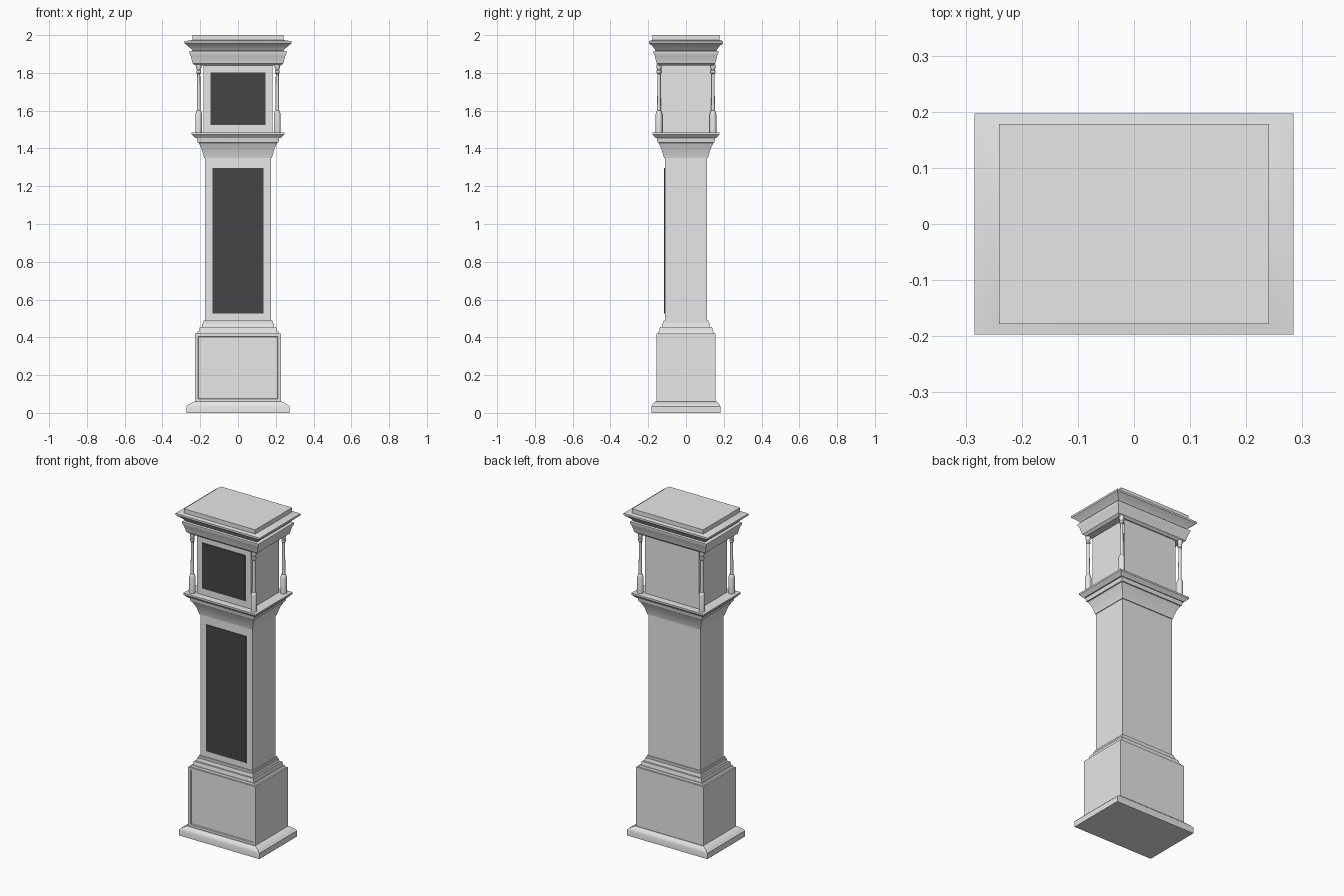
import bpy, bmesh, math

if "Cube" in bpy.data.objects:
    bpy.data.objects.remove(bpy.data.objects["Cube"])


def material(name, rgb):
    m = bpy.data.materials.new(name)
    m.diffuse_color = (*rgb, 1)
    m.use_nodes = True
    m.node_tree.nodes["Principled BSDF"].inputs["Base Color"].default_value = m.diffuse_color
    return m


CASE = material("pale_grey", (0.8, 0.8, 0.8))
DARK = material("charcoal", (0.06, 0.06, 0.06))


def finish(bm, name, mat, smooth=30):
    bmesh.ops.recalc_face_normals(bm, faces=bm.faces)
    me = bpy.data.meshes.new(name)
    bm.to_mesh(me)
    bm.free()
    ob = bpy.data.objects.new(name, me)
    bpy.context.collection.objects.link(ob)
    me.materials.append(mat)
    bpy.ops.object.select_all(action='DESELECT')
    ob.select_set(True)
    bpy.context.view_layer.objects.active = ob
    bpy.ops.object.shade_smooth_by_angle(angle=math.radians(smooth))
    return ob


def stack(name, rows, inset=None):
    """Rectangular moulding: rows of (z, half width, half depth)."""
    bm = bmesh.new()
    rings = [[bm.verts.new((sx * hx, sy * hy, z))
              for sx, sy in ((-1, -1), (1, -1), (1, 1), (-1, 1))]
             for z, hx, hy in rows]
    bm.faces.new(rings[0])
    bm.faces.new(rings[-1])
    front = []
    for a, b in zip(rings, rings[1:]):
        for i in range(4):
            j = (i + 1) % 4
            f = bm.faces.new((a[i], a[j], b[j], b[i]))
            if i == 0:
                front.append(f)
    bmesh.ops.recalc_face_normals(bm, faces=bm.faces)
    if inset:
        width, depth = inset
        bmesh.ops.inset_region(bm, faces=front, thickness=width)
        bmesh.ops.inset_region(bm, faces=front, thickness=0.004, depth=-depth)
    return finish(bm, name, CASE)


def plate(name, hx, z0, z1, y):
    """Thin dark panel on the front."""
    bm = bmesh.new()
    bmesh.ops.create_cube(bm, size=1)
    for v in bm.verts:
        v.co = (v.co.x * 2 * hx, y + v.co.y * 0.006, (z0 + z1) / 2 + v.co.z * (z1 - z0))
    return finish(bm, name, DARK)


def column(name, x, y, profile, sides=16):
    """Turned column from (radius, z) pairs."""
    bm = bmesh.new()
    rings = [[bm.verts.new((x + r * math.cos(2 * math.pi * i / sides),
                            y + r * math.sin(2 * math.pi * i / sides), z))
              for i in range(sides)] for r, z in profile]
    bm.faces.new(rings[0])
    bm.faces.new(rings[-1])
    for a, b in zip(rings, rings[1:]):
        for i in range(sides):
            j = (i + 1) % sides
            bm.faces.new((a[i], a[j], b[j], b[i]))
    return finish(bm, name, CASE, 40)


# Plinth and base box with a sunken front panel
stack("plinth", [(0, 0.272, 0.182), (0.035, 0.272, 0.182), (0.045, 0.262, 0.177),
                 (0.06, 0.232, 0.162)])
stack("base_box", [(0.058, 0.227, 0.157), (0.42, 0.227, 0.157)], inset=(0.022, 0.006))
stack("base_moulding", [(0.42, 0.218, 0.148), (0.432, 0.212, 0.146), (0.432, 0.206, 0.142),
                        (0.455, 0.202, 0.138), (0.455, 0.192, 0.128), (0.475, 0.188, 0.124),
                        (0.475, 0.182, 0.12), (0.488, 0.182, 0.12)])

# Trunk with its long door
stack("trunk", [(0.485, 0.176, 0.112), (1.355, 0.176, 0.112)])
plate("trunk_door", 0.135, 0.525, 1.297, -0.113)

# Flared moulding under the hood
stack("lower_cornice", [(1.35, 0.18, 0.117), (1.36, 0.182, 0.119), (1.395, 0.192, 0.129),
                        (1.43, 0.208, 0.146), (1.432, 0.214, 0.151), (1.455, 0.218, 0.155),
                        (1.455, 0.225, 0.16), (1.475, 0.245, 0.178), (1.485, 0.245, 0.178)])

# Hood with dial opening
stack("hood", [(1.48, 0.183, 0.136), (1.845, 0.183, 0.136)])
plate("dial", 0.145, 1.525, 1.803, -0.137)

# Four corner columns
turned = [(0.018, 1.48), (0.018, 1.58), (0.013, 1.597), (0.010, 1.6), (0.008, 1.795),
          (0.013, 1.80), (0.013, 1.812), (0.009, 1.815), (0.014, 1.828), (0.014, 1.845)]
for sx, side in ((-1, "left"), (1, "right")):
    for sy, end in ((-1, "front"), (1, "back")):
        column(f"column_{end}_{side}", sx * 0.208, sy * 0.143, turned)

# Crown moulding and flat cap
stack("crown", [(1.838, 0.225, 0.142), (1.85, 0.24, 0.156), (1.89, 0.25, 0.165),
                (1.905, 0.258, 0.172), (1.915, 0.258, 0.172), (1.918, 0.24, 0.16),
                (1.93, 0.252, 0.168), (1.945, 0.268, 0.182), (1.957, 0.284, 0.197),
                (1.968, 0.284, 0.197), (1.974, 0.24, 0.178)])
stack("cap", [(1.97, 0.241, 0.178), (2.0, 0.241, 0.178)])
